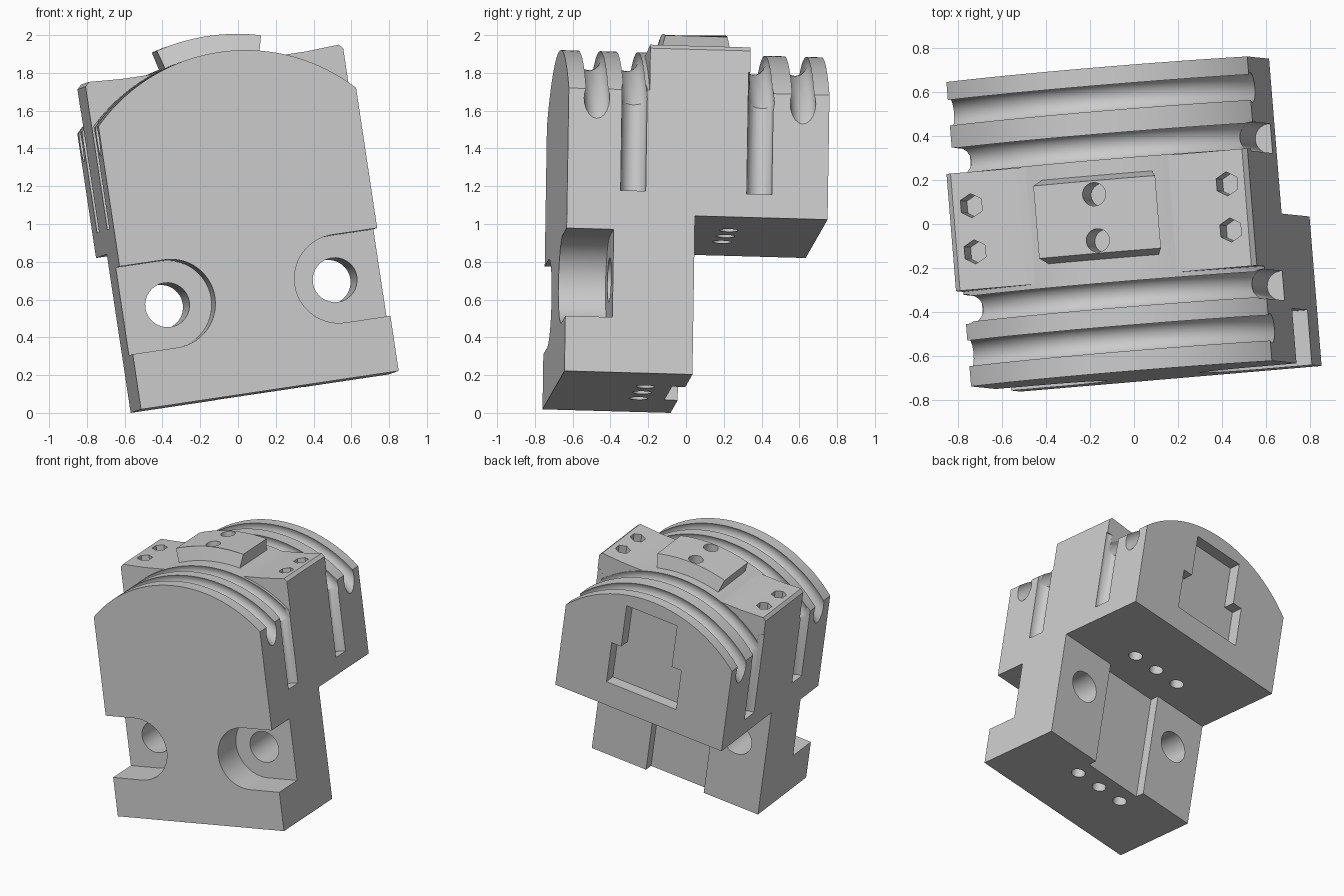
import bpy, bmesh
from math import sin, cos, pi, radians, asin
from mathutils import Matrix, Vector

cube = bpy.data.objects.get("Cube")
if cube:
    bpy.data.objects.remove(cube, do_unlink=True)

# Main dimensions: x is width, y is depth from the front, z is height
HALF, DEPTH, LEG_DEPTH, LEDGE = 0.692, 1.385, 0.68, 0.849
RADIUS, AXIS = 0.959, 0.851
BLOCK = (0.43, 0.963)

grey = bpy.data.materials.new("machined grey")
grey.use_nodes = True
grey.diffuse_color = (0.6, 0.6, 0.6, 1)
grey.node_tree.nodes["Principled BSDF"].inputs["Base Color"].default_value = (0.6, 0.6, 0.6, 1)


def finish(name, bm):
    bmesh.ops.recalc_face_normals(bm, faces=bm.faces)
    mesh = bpy.data.meshes.new(name)
    bm.to_mesh(mesh)
    bm.free()
    mesh.materials.append(grey)
    ob = bpy.data.objects.new(name, mesh)
    bpy.context.collection.objects.link(ob)
    return ob


def skin(name, rings):
    """Closed solid through a list of matching point rings."""
    bm = bmesh.new()
    loops = [[bm.verts.new(p) for p in ring] for ring in rings]
    n = len(loops[0])
    for a, b in zip(loops, loops[1:]):
        for i in range(n):
            j = (i + 1) % n
            bm.faces.new((a[i], a[j], b[j], b[i]))
    bm.faces.new(loops[0])
    bm.faces.new(loops[-1])
    return finish(name, bm)


def prism(name, profile, y0, y1):
    return skin(name, [[(x, y, z) for x, z in profile] for y in (y0, y1)])


def box(name, x0, x1, y0, y1, z0, z1):
    return prism(name, [(x0, z0), (x1, z0), (x1, z1), (x0, z1)], y0, y1)


def cylinder(name, centre, r, length, sides=24, along_y=False):
    bm = bmesh.new()
    bmesh.ops.create_cone(bm, cap_ends=True, segments=sides, radius1=r, radius2=r, depth=length)
    turn = Matrix.Rotation(pi / 2, 4, "X") if along_y else Matrix()
    bmesh.ops.transform(bm, matrix=Matrix.Translation(centre) @ turn, verts=bm.verts)
    return finish(name, bm)


def arc(r, a0, a1, n, cx=0.0, cz=AXIS):
    return [(cx + r * cos(a0 + (a1 - a0) * i / n), cz + r * sin(a0 + (a1 - a0) * i / n))
            for i in range(n + 1)]


def combine(target, tool, operation="DIFFERENCE"):
    mod = target.modifiers.new("combine", "BOOLEAN")
    mod.operation, mod.solver, mod.object = operation, "EXACT", tool
    bpy.context.view_layer.objects.active = target
    bpy.ops.object.modifier_apply(modifier=mod.name)
    bpy.data.objects.remove(tool, do_unlink=True)


# Body: full-depth blank with the horned, crowned top profile
horn = [(HALF, 0), (HALF, 1.74), (0.67, 1.762), (0.5, 1.752)]
crown = arc(RADIUS, pi / 2 - asin(0.33 / RADIUS), pi / 2 + asin(0.33 / RADIUS), 20)
outline = horn + crown + [(-x, z) for x, z in reversed(horn)]
body = prism("bracket_body", outline, 0, DEPTH)

# Space under the rear overhang
combine(body, box("underside_cut", -1, 1, LEG_DEPTH, 2, -1, LEDGE))

# Round bands in front of and behind the central block
band = arc(RADIUS, radians(20), radians(160), 72) + [(-1.2, 1.18), (-1.2, 2.2), (1.2, 2.2), (1.2, 1.18)]
for y0, y1 in ((-0.3, BLOCK[0]), (BLOCK[1], 1.7)):
    combine(body, prism("band_cut", band, y0, y1))

# Ring grooves, the inner two carried on down the sides
for y in (0.15, 0.35, 1.025, 1.245):
    rings = []
    for i in range(57):
        a = radians(25 + 130 * i / 56)
        ring = []
        for k in range(20):
            t = 2 * pi * k / 20
            r = 0.925 + 0.068 * cos(t)
            ring.append((r * cos(a), y + 0.068 * sin(t), AXIS + r * sin(a)))
        rings.append(ring)
    combine(body, skin("groove_cut", rings))
for y in (0.35, 1.02):
    for s in (-1, 1):
        combine(body, cylinder("side_slot_cut", (s * 0.685, y, 1.3), 0.0675, 0.65))

# Raised pad on the crown with sloping front and back
a = pi / 2 - asin(0.28 / 1.06)


def pad_ring(r, y0, y1):
    pts = arc(r, a, pi - a, 16)
    return [(x, y0, z) for x, z in pts] + [(x, y1, z) for x, z in reversed(pts)]


combine(body, skin("pad", [pad_ring(0.94, 0.512, 0.902), pad_ring(1.06, 0.542, 0.872)]), "UNION")

# Mounting holes with open-sided recesses on the front
for s in (-1, 1):
    slot = [(s * x, z) for x, z in arc(0.235, pi / 2, 3 * pi / 2, 28, 0.45, 0.53) + [(0.9, 0.295), (0.9, 0.765)]]
    combine(body, prism("recess_cut", slot, -0.2, 0.25))
    combine(body, cylinder("mount_hole_cut", (s * 0.45, 0.5, 0.53), 0.118, 1.0, 32, True))

# Channel down the back of the leg
combine(body, box("channel_cut", -0.24, 0.24, LEG_DEPTH - 0.07, 0.8, -0.2, LEDGE))

# Stepped pocket in the rear face
half_pocket = [(0.29, 1.035), (0.29, 1.36), (0.21, 1.36), (0.21, 1.7)]
pocket = half_pocket + [(-x, z) for x, z in reversed(half_pocket)]
combine(body, prism("pocket_cut", pocket, DEPTH - 0.09, 1.6))

# Top holes: round in the pad, six-sided in the block corners
for y in (0.6, 0.81):
    combine(body, cylinder("pad_hole_cut", (0, y, 1.85), 0.053, 0.4))
    for s in (-1, 1):
        combine(body, cylinder("corner_hole_cut", (s * 0.588, y, 1.76), 0.055, 0.4, 6))

# Rows of three holes under the leg and the overhang
for y, z in ((0.47, 0), (0.9, LEDGE)):
    for x in (-0.21, 0, 0.21):
        combine(body, cylinder("under_hole_cut", (x, y, z), 0.05, 0.4, 16))

# Lean the part into its resting pose
u = Vector((0.9856, 0.084, 0.147)).normalized()
v = Vector((-0.083, 0.996, -0.028))
v = (v - u * v.dot(u)).normalized()
w = u.cross(v)
pose = Matrix((u, v, w)).transposed().to_4x4()
body.data.transform(Matrix.Translation((0.157, -0.70, 0.118)) @ pose)

# Settle on the ground, centred
for i in range(3):
    c = [p.co[i] for p in body.data.vertices]
    shift = -min(c) if i == 2 else -(min(c) + max(c)) / 2
    for p in body.data.vertices:
        p.co[i] += shift

bpy.ops.object.select_all(action="DESELECT")
body.select_set(True)
bpy.context.view_layer.objects.active = body
bpy.ops.object.shade_smooth_by_angle(angle=radians(30))
